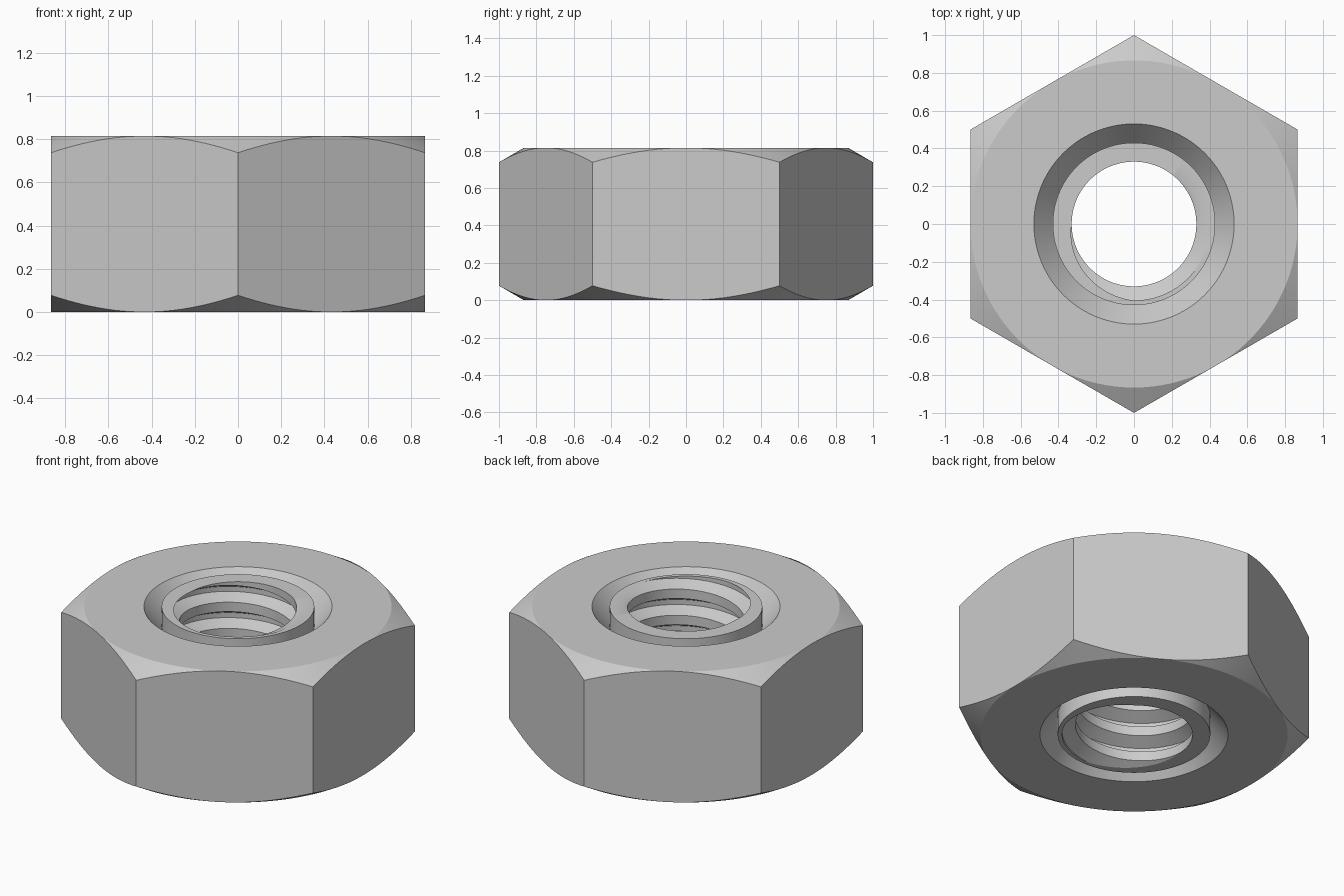
import bpy
import bmesh
from math import cos, sin, pi, radians, tan

if "Cube" in bpy.data.objects:
    bpy.data.objects.remove(bpy.data.objects["Cube"], do_unlink=True)

HEIGHT = 0.815
FLAT = cos(pi / 6)          # distance from the axis to each flat
SEGMENTS = 144
TURNS = 5
PITCH = HEIGHT / TURNS
SINK, COLLAR, SINK_DEPTH = 0.53, 0.43, 0.12
CREST, ROOT = 0.33, 0.405
# phase within one pitch and bore radius at each corner of the thread
THREAD = [(0.06, ROOT), (0.25, ROOT), (0.5, CREST), (0.86, CREST), (1.06, ROOT)]


def thread_radius(z, turn):
    w = (z / PITCH - turn - THREAD[0][0]) % 1 + THREAD[0][0]
    for (a, ra), (b, rb) in zip(THREAD, THREAD[1:]):
        if w <= b:
            return ra + (rb - ra) * (w - a) / (b - a)
    return ROOT


def section(turn):
    """Closed (radius, height) outline of the nut at one angle."""
    angle = turn * 2 * pi
    # flats lie at 0, 60, 120... degrees, corners on the y axis
    off = (angle + pi / 6) % (pi / 3) - pi / 6
    rim = FLAT / cos(off)
    drop = (rim - FLAT) * tan(radians(30))
    lower = [(rim, drop), (FLAT, 0), (SINK, 0), (COLLAR, SINK_DEPTH), (COLLAR, 0)]
    upper = [(r, HEIGHT - z) for r, z in reversed(lower)]
    # helical thread corners, clipped to the two end planes
    bore = []
    for n in range(-2, TURNS + 1):
        for phase, _ in THREAD[:-1]:
            z = min(max((n + phase + turn) * PITCH, 0), HEIGHT)
            bore.append((thread_radius(z, turn), z))
    bore = [(thread_radius(0, turn), 0)] + bore + [(thread_radius(HEIGHT, turn), HEIGHT)]
    return [(r * cos(angle), r * sin(angle), z) for r, z in upper + lower + bore]


# hexagonal body with chamfers, countersinks, collar and threaded bore
bm = bmesh.new()
columns = [[bm.verts.new(p) for p in section(i / SEGMENTS)] for i in range(SEGMENTS + 1)]
for a, b in zip(columns, columns[1:]):
    for j in range(len(a)):
        k = (j + 1) % len(a)
        bm.faces.new((a[j], b[j], b[k], a[k]))
bmesh.ops.remove_doubles(bm, verts=bm.verts, dist=0.0002)
bmesh.ops.dissolve_degenerate(bm, edges=bm.edges, dist=0.0002)
bmesh.ops.recalc_face_normals(bm, faces=bm.faces)

mesh = bpy.data.meshes.new("hex_nut")
bm.to_mesh(mesh)
bm.free()
nut = bpy.data.objects.new("hex_nut", mesh)
bpy.context.collection.objects.link(nut)

# plain grey steel
steel = bpy.data.materials.new("grey_steel")
steel.use_nodes = True
colour = (0.6, 0.6, 0.6, 1)
steel.diffuse_color = colour
steel.node_tree.nodes["Principled BSDF"].inputs["Base Color"].default_value = colour
mesh.materials.append(steel)

bpy.ops.object.select_all(action="DESELECT")
nut.select_set(True)
bpy.context.view_layer.objects.active = nut
bpy.ops.object.shade_smooth_by_angle(angle=radians(25))
